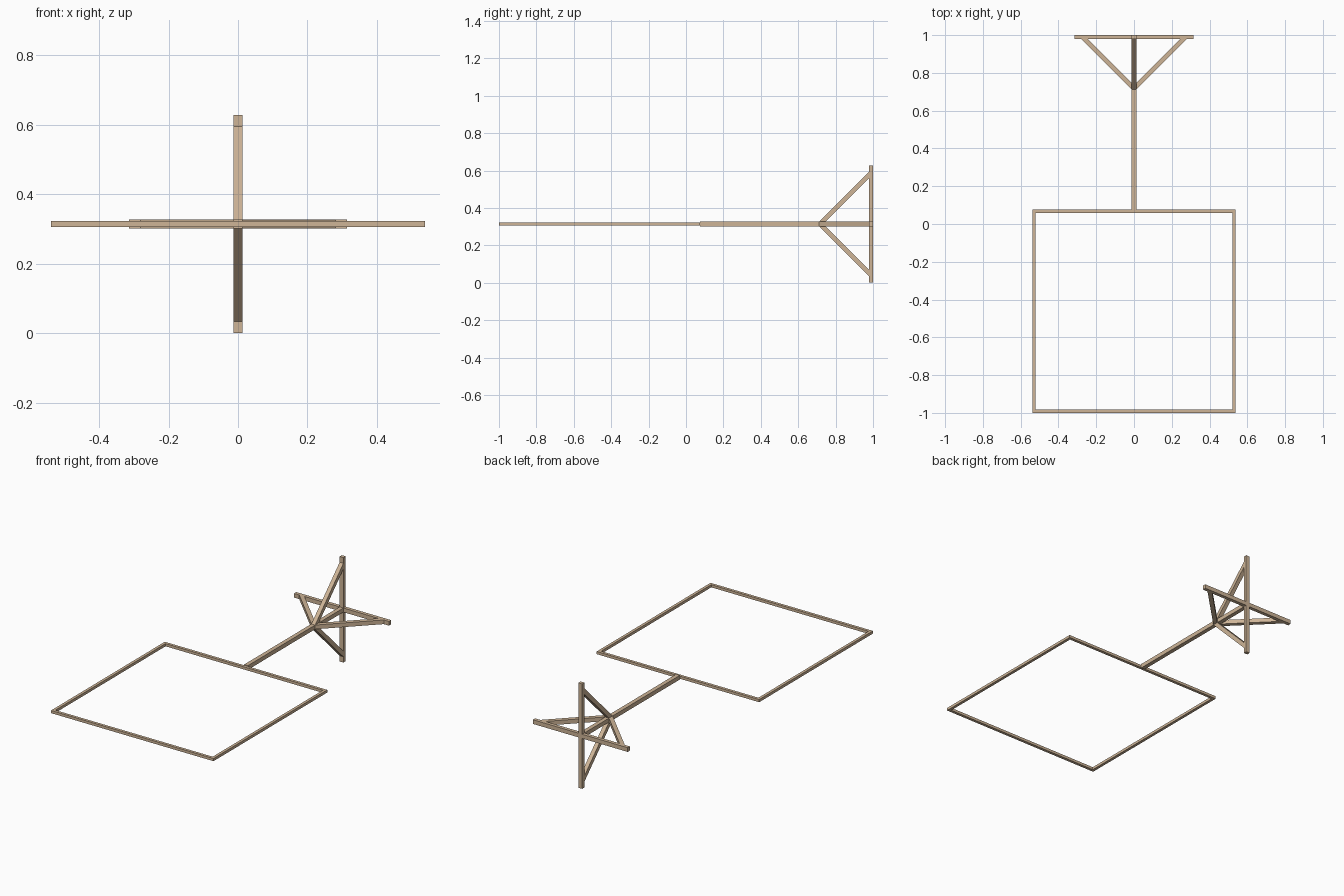
import bpy, bmesh
from math import pi
from mathutils import Matrix, Vector

if "Cube" in bpy.data.objects:
    bpy.data.objects.remove(bpy.data.objects["Cube"])

H = 0.314          # height of the centre line
T = 0.0125         # half thickness of handle and cross bars
wood = bpy.data.materials.new("pale_wood")
wood.diffuse_color = (0.62, 0.46, 0.31, 1)
wood.use_nodes = True
wood.node_tree.nodes["Principled BSDF"].inputs["Base Color"].default_value = wood.diffuse_color


def prism(name, pts, half, origin, axis='Z', angle=0.0):
    """Extrude an XY outline to +-half in Z, turn it about axis, place at origin."""
    bm = bmesh.new()
    low = bm.faces.new([bm.verts.new((x, y, -half)) for x, y in pts])
    top = bmesh.ops.extrude_face_region(bm, geom=[low])["geom"]
    verts = [g for g in top if isinstance(g, bmesh.types.BMVert)]
    bmesh.ops.translate(bm, verts=verts, vec=(0, 0, 2 * half))
    bmesh.ops.recalc_face_normals(bm, faces=bm.faces)
    bm.transform(Matrix.Rotation(angle, 4, axis))
    me = bpy.data.meshes.new(name)
    bm.to_mesh(me)
    bm.free()
    me.materials.append(wood)
    ob = bpy.data.objects.new(name, me)
    ob.location = Vector(origin)
    bpy.context.collection.objects.link(ob)
    return ob


def rect(x0, x1, y0, y1):
    return [(x0, y0), (x1, y0), (x1, y1), (x0, y1)]


# square frame: four mitred rails
o, i = 0.538, 0.521
for k, side in enumerate(("back", "left", "front", "right")):
    prism(f"frame_rail_{side}", [(-o, o), (o, o), (i, i), (-i, i)], 0.008,
          (0, -1 + o, H), 'Z', k * pi / 2)

# handle from frame to cross
prism("handle", rect(-T, T, -1 + 2 * o, 0.979), T, (0, 0, H))

# cross at the back: full post, two side arms
prism("cross_post", rect(-H, H, 0.979, 1.0), T, (0, 0, H), 'Y', pi / 2)
prism("cross_arm_right", rect(T, H, 0.979, 1.0), T, (0, 0, H))
prism("cross_arm_left", rect(-H, -T, 0.979, 1.0), T, (0, 0, H))

# four diagonal braces from handle to cross
s = 0.035
brace = [(0, 0.699), (0.28, 0.979), (0.28 - s, 0.979), (0, 0.699 + s)]
for k, side in enumerate(("right", "lower", "left", "upper")):
    prism(f"brace_{side}", brace, T, (0, 0, H), 'Y', k * pi / 2)
